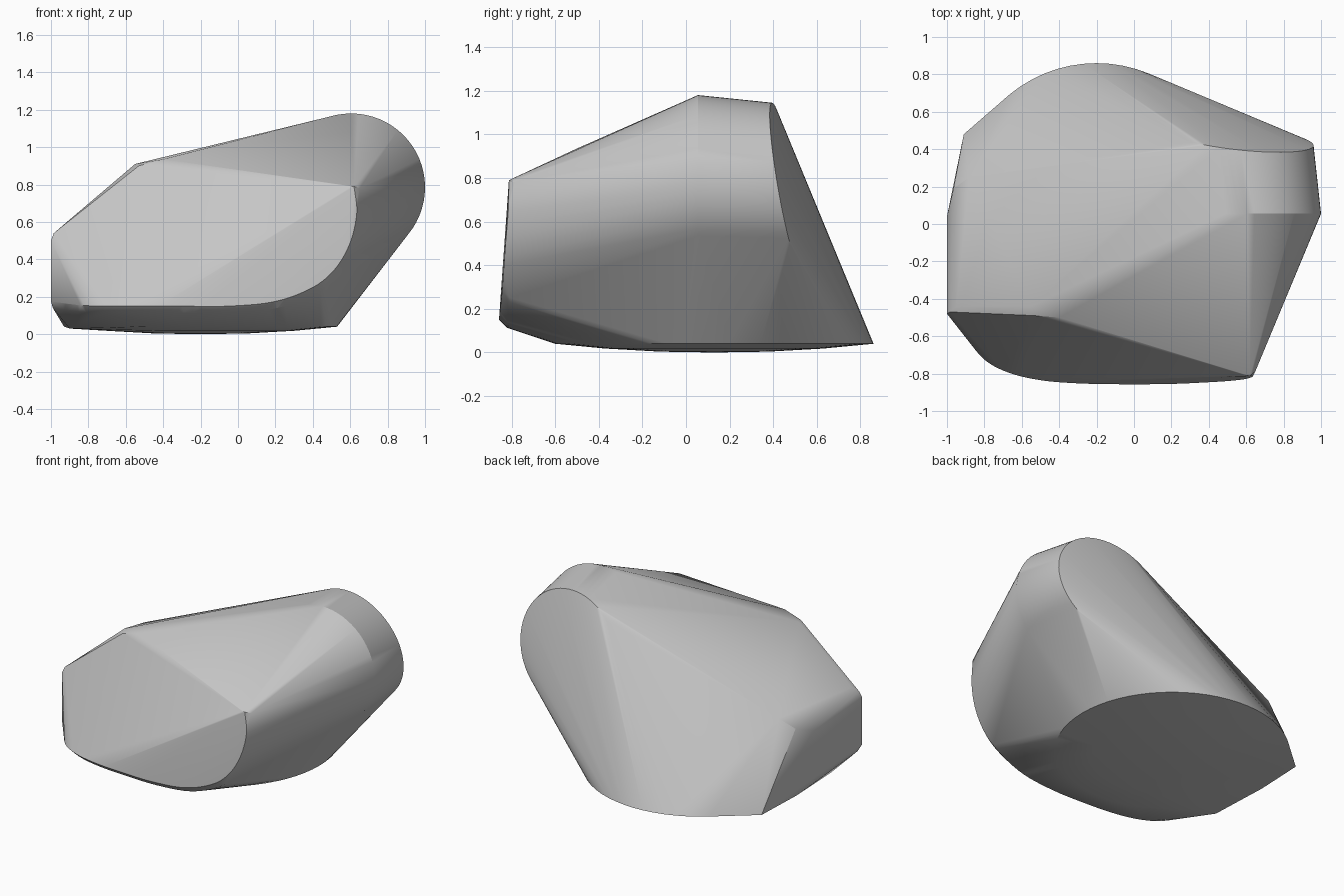
import bpy, bmesh, math
from mathutils import Vector

cube = bpy.data.objects.get("Cube")
if cube:
    bpy.data.objects.remove(cube, do_unlink=True)


def smooth_path(points, steps=5):
    """Catmull-Rom curve through the given points."""
    p = [Vector(q) for q in points]
    p = [2 * p[0] - p[1]] + p + [2 * p[-1] - p[-2]]
    out = []
    for a, b, c, d in zip(p, p[1:], p[2:], p[3:]):
        for i in range(steps):
            t = i / steps
            out.append(0.5 * (2 * b + (c - a) * t + (2 * a - 5 * b + 4 * c - d) * t ** 2
                              + (3 * b - a - 3 * c + d) * t ** 3))
    return out + [p[-2]]


def ring(center, u, v, count=64):
    """Ellipse spanned by two half-axis vectors."""
    c, u, v = Vector(center), Vector(u), Vector(v)
    angles = [math.tau * i / count for i in range(count)]
    return [c + u * math.cos(a) + v * math.sin(a) for a in angles]


points = []

# Rounded shoulder: upright front disk and tilted back disk
points += ring((0.605, 0.055, 0.785), (0.395, 0, 0), (0, 0, 0.395))
points += ring((0.57, 0.46, 0.765), (0.39, -0.04, 0), (0, -0.065, 0.38))

# Shallow domed underside with two corners on its straight side
for radius, z in ((0.73, 0.04), (0.5, 0.018), (0.25, 0.004)):
    points += ring((-0.2, 0.13, z), (radius, 0, 0), (0, radius, 0))
points += [Vector(p) for p in ((-0.2, 0.13, 0), (-0.91, 0.48, 0.035), (-0.9, -0.28, 0.03))]

# Front rim, curving from the right tip down and round to the left side
rim = smooth_path([
    (0.62, -0.812, 0.79), (0.635, -0.815, 0.65), (0.6, -0.828, 0.49),
    (0.52, -0.838, 0.35), (0.4, -0.846, 0.25), (0.2, -0.855, 0.175),
    (-0.05, -0.857, 0.15), (-0.3, -0.852, 0.15), (-0.5, -0.835, 0.15),
    (-0.67, -0.795, 0.15), (-0.8, -0.725, 0.152), (-0.9, -0.605, 0.16), (-1, -0.48, 0.175)])
points += rim
points += [p + Vector((0.01, 0.035, -0.035)) for p in rim if p.z < 0.3]
points += [Vector((0.65, -0.785, 0.78)), Vector((0.6, -0.81, 0.79))]

# Upper ridge corner and the edges of the left side
points += [Vector(p) for p in (
    (-0.55, -0.44, 0.91), (-0.4, -0.5, 0.935), (-0.53, -0.49, 0.9),
    (-0.95, -0.44, 0.57), (-0.985, -0.47, 0.54), (-1, -0.48, 0.5),
    (-1, 0.04, 0.47), (-0.965, 0.19, 0.53), (-0.88, 0.25, 0.6))]

# Wrap the features in one convex skin
bm = bmesh.new()
for p in points:
    bm.verts.new(p)
bmesh.ops.remove_doubles(bm, verts=bm.verts, dist=0.002)
bmesh.ops.convex_hull(bm, input=bm.verts)
bmesh.ops.delete(bm, geom=[v for v in bm.verts if not v.link_faces], context='VERTS')
bmesh.ops.recalc_face_normals(bm, faces=bm.faces)
mesh = bpy.data.meshes.new("rock")
bm.to_mesh(mesh)
bm.free()

rock = bpy.data.objects.new("rock", mesh)
bpy.context.collection.objects.link(rock)

# Stone colour
grey = (0.56, 0.56, 0.56, 1)
stone = bpy.data.materials.new("stone grey")
stone.use_nodes = True
stone.diffuse_color = grey
shader = next(n for n in stone.node_tree.nodes if n.type == 'BSDF_PRINCIPLED')
shader.inputs["Base Color"].default_value = grey
mesh.materials.append(stone)

bpy.ops.object.select_all(action='DESELECT')
rock.select_set(True)
bpy.context.view_layer.objects.active = rock
bpy.ops.object.shade_smooth_by_angle(angle=math.radians(30))
